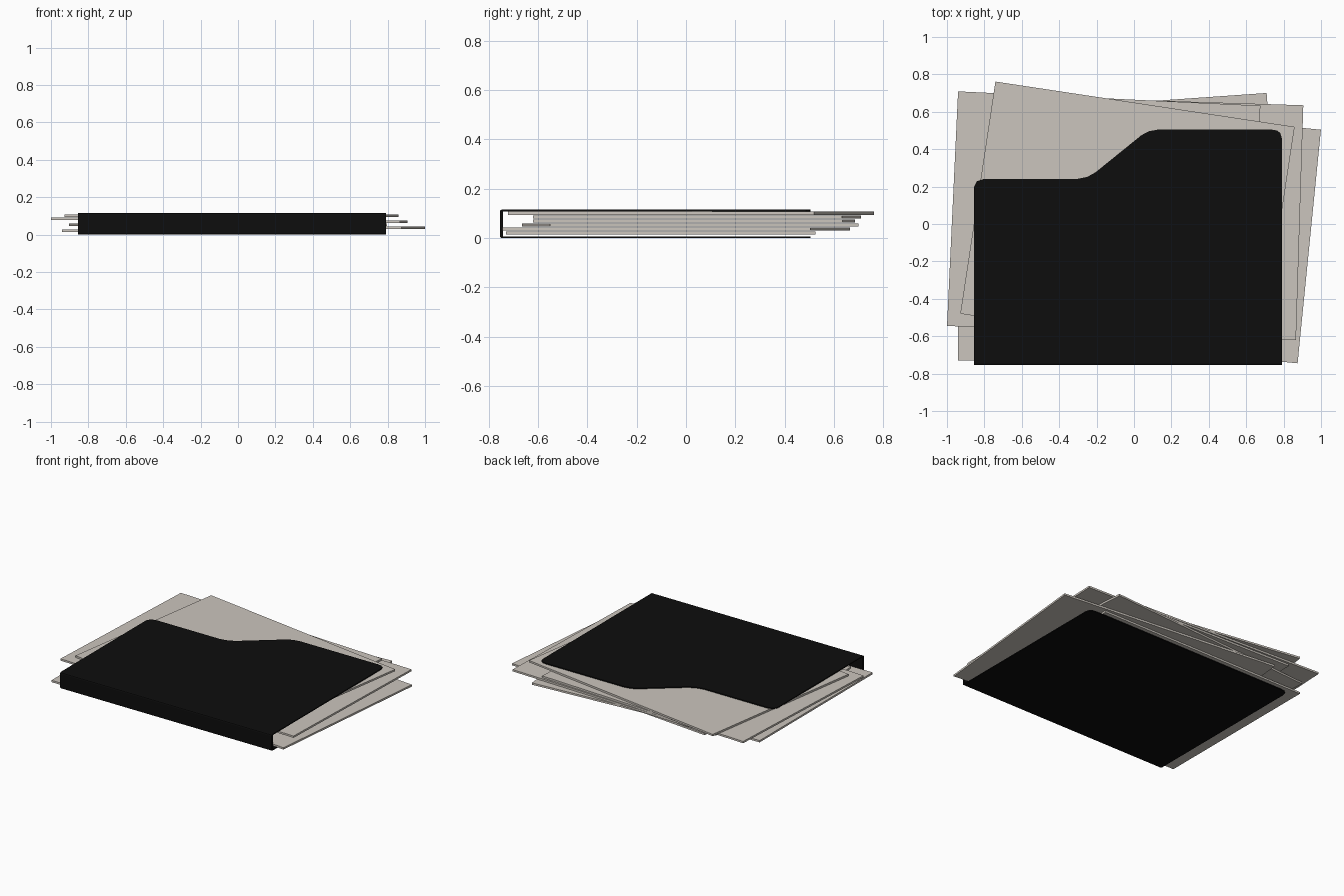
import bpy, bmesh
from math import radians
from mathutils import Matrix

if "Cube" in bpy.data.objects:
    bpy.data.objects.remove(bpy.data.objects["Cube"])


def material(name, rgb):
    m = bpy.data.materials.new(name)
    m.diffuse_color = (*rgb, 1)
    m.use_nodes = True
    m.node_tree.nodes["Principled BSDF"].inputs["Base Color"].default_value = m.diffuse_color
    return m


black = material("black_card", (0.004, 0.004, 0.004))
cream = material("paper", (0.60, 0.56, 0.51))


def extrude(name, outline, depth, mat, matrix=Matrix()):
    """Extrude a flat outline along local z, then place it with matrix."""
    bm = bmesh.new()
    face = bm.faces.new([bm.verts.new((x, y, 0)) for x, y in outline])
    ext = bmesh.ops.extrude_face_region(bm, geom=[face])["geom"]
    verts = [g for g in ext if isinstance(g, bmesh.types.BMVert)]
    bmesh.ops.translate(bm, vec=(0, 0, depth), verts=verts)
    bmesh.ops.transform(bm, matrix=matrix, verts=bm.verts)
    bmesh.ops.recalc_face_normals(bm, faces=bm.faces)
    me = bpy.data.meshes.new(name)
    bm.to_mesh(me)
    bm.free()
    me.materials.append(mat)
    ob = bpy.data.objects.new(name, me)
    bpy.context.collection.objects.link(ob)
    return ob


L, R, FRONT, H, T = -0.855, 0.79, -0.755, 0.115, 0.007
HINGE = -0.742

right_corner = [(R, 0.46), (0.782, 0.487), (0.765, 0.50), (0.735, 0.505)]

# Back cover: plain rectangle with two rounded corners
extrude("bottom_cover", [(L, HINGE), (R, HINGE)] + right_corner +
        [(L + 0.055, 0.505), (L + 0.025, 0.50), (L + 0.008, 0.487), (L, 0.46)],
        T, black)

# Front cover: stepped edge with the tab on the right
extrude("top_cover", [(L, HINGE), (R, HINGE)] + right_corner +
        [(0.13, 0.505), (0.08, 0.496), (0.04, 0.475), (-0.205, 0.277),
         (-0.25, 0.252), (-0.31, 0.24), (L + 0.05, 0.24),
         (L + 0.014, 0.228), (L, 0.20)],
        T, black, Matrix.Translation((0, 0, H - T)))

# Spine: rounded channel profile in y-z, extruded along x
lower = [(HINGE, T), (HINGE, 0), (FRONT + 0.008, 0),
         (FRONT + 0.002, 0.003), (FRONT, 0.010)]
profile = lower + [(y, H - z) for y, z in reversed(lower)]
yz_to_x = Matrix(((0, 0, 1, L), (1, 0, 0, 0), (0, 1, 0, 0), (0, 0, 0, 1)))
extrude("spine", profile, R - L, black, yz_to_x)

# Loose papers, bottom to top: centre x, centre y, turn in degrees
W, D, THICK, PITCH = 1.618, 1.255, 0.013, 0.0162
sheets = [(-0.131, -0.103, 0), (0.132, -0.040, -5.7), (-0.054, 0.018, 4.0),
          (0.077, 0.033, -1.8), (-0.162, 0.044, -2.7), (-0.035, 0.020, -8.6)]
rect = [(-W / 2, -D / 2), (W / 2, -D / 2), (W / 2, D / 2), (-W / 2, D / 2)]
for i, (x, y, a) in enumerate(sheets):
    place = (Matrix.Translation((x, y, 0.0135 + i * PITCH))
             @ Matrix.Rotation(radians(a), 4, 'Z'))
    extrude(f"paper_{i + 1}", rect, THICK, cream, place)
